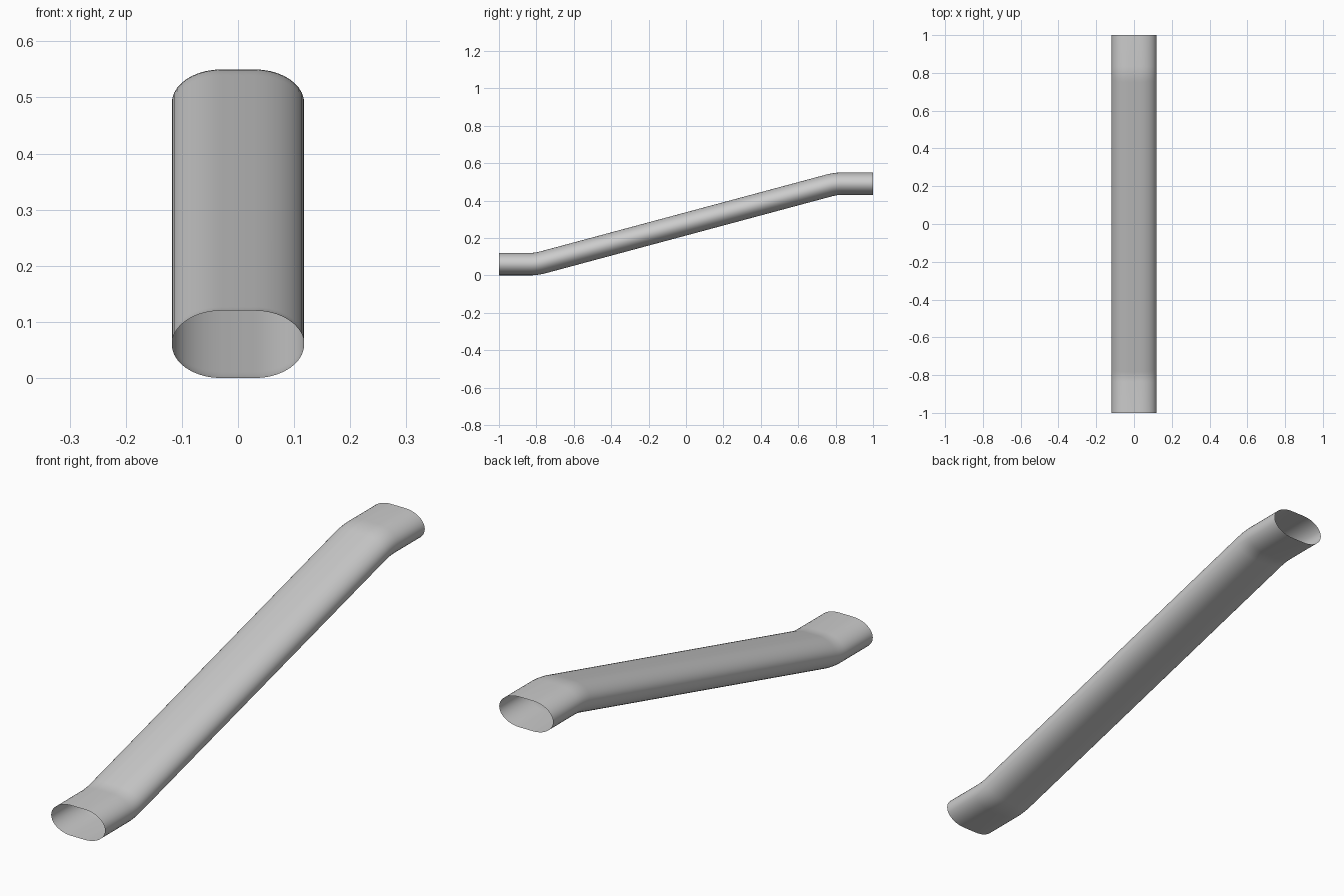
import bpy, bmesh
from math import sin, cos, pi, tan, atan2
from mathutils import Vector

if "Cube" in bpy.data.objects:
    bpy.data.objects.remove(bpy.data.objects["Cube"])

HALF_W, HALF_H, FLAT = 0.118, 0.06, 0.03   # cross-section size and flat top half-width
Z_LOW, Z_HIGH, BEND_Y, TRIM = 0.06, 0.49, 0.8, 0.035
SLOPE = atan2(Z_HIGH - Z_LOW, 2 * BEND_Y)
BEND_STEPS, CORNER_STEPS = 6, 10


def profile():
    """Flattened oval: four quarter ellipses joined by short flats."""
    pts = []
    for q, sx in enumerate((1, -1, -1, 1)):
        for i in range(CORNER_STEPS + 1):
            a = (q + i / CORNER_STEPS) * pi / 2
            pts.append((sx * FLAT + (HALF_W - FLAT) * cos(a), HALF_H * sin(a)))
    # drop coincident points where quarters meet at the sides
    out = []
    for p in pts:
        if all((Vector(p) - Vector(o)).length > 1e-5 for o in out):
            out.append(p)
    return out


def bend(y, z, a0, a1):
    """Centre-line stations (y, z, tilt) of a rounded bend about a corner."""
    r = TRIM / tan(abs(a1 - a0) / 2)
    s = 1 if a1 > a0 else -1
    y0, z0 = y - TRIM * cos(a0), z - TRIM * sin(a0)
    cy, cz = y0 - s * r * sin(a0), z0 + s * r * cos(a0)
    res = []
    for i in range(BEND_STEPS + 1):
        a = a0 + (a1 - a0) * i / BEND_STEPS
        res.append((cy + s * r * sin(a), cz - s * r * cos(a), a))
    return res


# Path: level inlet, rising run, level outlet
path = [(-1, Z_LOW, 0)]
path += bend(-BEND_Y, Z_LOW, 0, SLOPE)
path += bend(BEND_Y, Z_HIGH, SLOPE, 0)
path += [(1, Z_HIGH, 0)]

# Sweep the oval along the path, leaving both ends open
bm = bmesh.new()
rings = [[bm.verts.new((u, y - v * sin(a), z + v * cos(a))) for u, v in profile()]
         for y, z, a in path]
for r0, r1 in zip(rings, rings[1:]):
    n = len(r0)
    for i in range(n):
        j = (i + 1) % n
        bm.faces.new((r0[i], r0[j], r1[j], r1[i]))
bmesh.ops.recalc_face_normals(bm, faces=bm.faces)
mesh = bpy.data.meshes.new("offset_pipe")
# make sure the normals point outward
bm.normal_update()
if sum(f.normal.x * f.calc_center_median().x for f in bm.faces) < 0:
    bmesh.ops.reverse_faces(bm, faces=bm.faces)
bm.to_mesh(mesh)
bm.free()

pipe = bpy.data.objects.new("offset_pipe", mesh)
bpy.context.collection.objects.link(pipe)
bpy.context.view_layer.objects.active = pipe
pipe.select_set(True)
bpy.ops.object.shade_smooth_by_angle()
